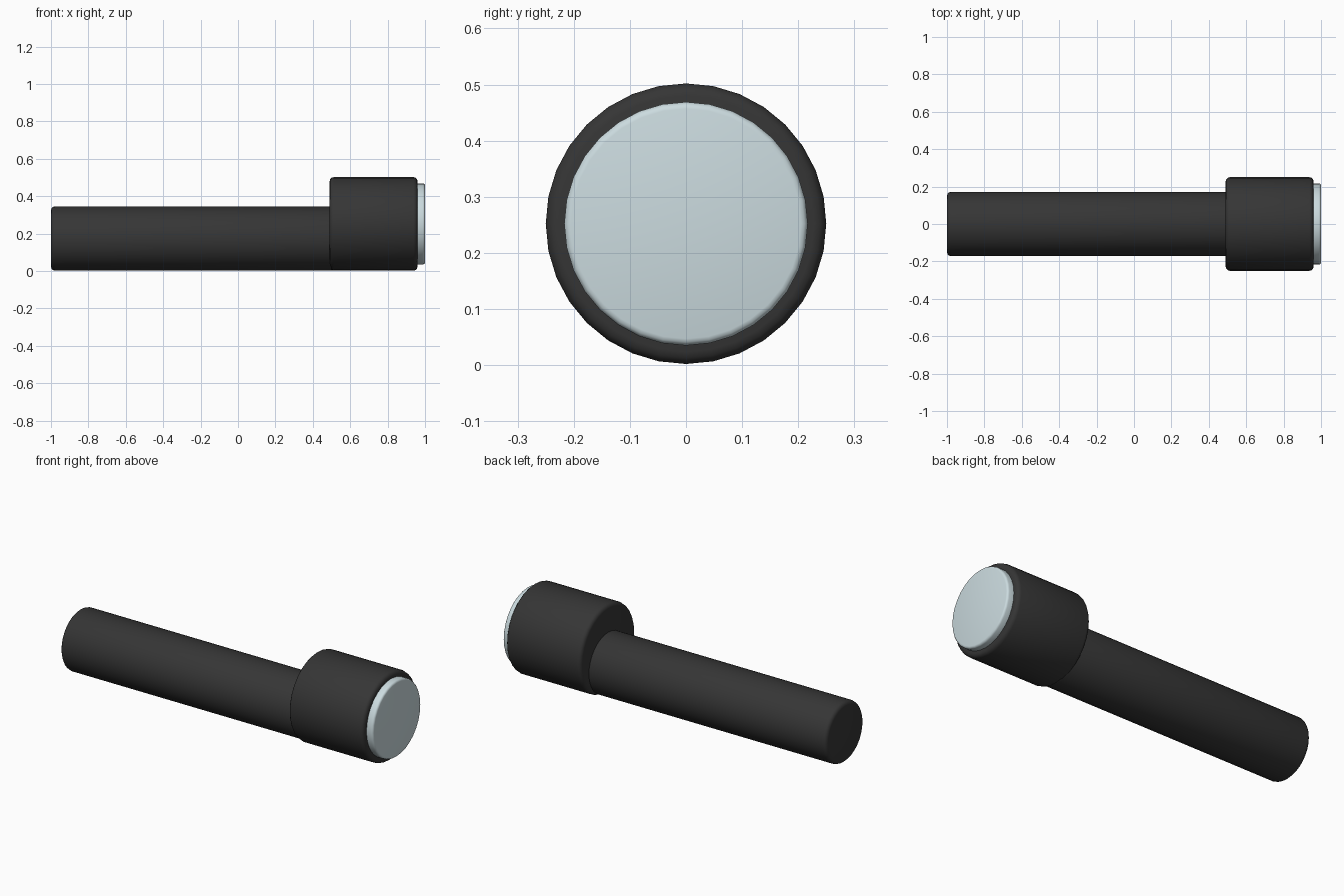
import bpy, math

cube = bpy.data.objects.get("Cube")
if cube:
    bpy.data.objects.remove(cube, do_unlink=True)


def material(name, colour):
    m = bpy.data.materials.new(name)
    m.diffuse_color = colour
    m.use_nodes = True
    m.node_tree.nodes["Principled BSDF"].inputs["Base Color"].default_value = colour
    return m


def cylinder(name, x0, x1, radius, z, bevel, mat):
    """Cylinder along x with rounded rims."""
    bpy.ops.mesh.primitive_cylinder_add(
        vertices=32, radius=radius, depth=x1 - x0,
        location=((x0 + x1) / 2, 0, z), rotation=(0, math.pi / 2, 0))
    ob = bpy.context.object
    ob.name = name
    ob.data.materials.append(mat)
    mod = ob.modifiers.new("rim", "BEVEL")
    mod.width = bevel
    mod.segments = 3
    mod.limit_method = "ANGLE"
    mod.angle_limit = math.radians(40)
    bpy.ops.object.modifier_apply(modifier=mod.name)
    bpy.ops.object.shade_smooth_by_angle(angle=math.radians(35))
    return ob


black = material("black casing", (0.036, 0.036, 0.036, 1))
glass = material("pale blue glass", (0.6, 0.71, 0.74, 1))

# Handle and wider head, flush along the bottom
cylinder("handle", -1.0, 0.52, 0.172, 0.174, 0.022, black)
cylinder("head", 0.49, 0.96, 0.25, 0.252, 0.022, black)

# Lens disc standing out of the head
cylinder("lens", 0.93, 1.0, 0.217, 0.252, 0.012, glass)
